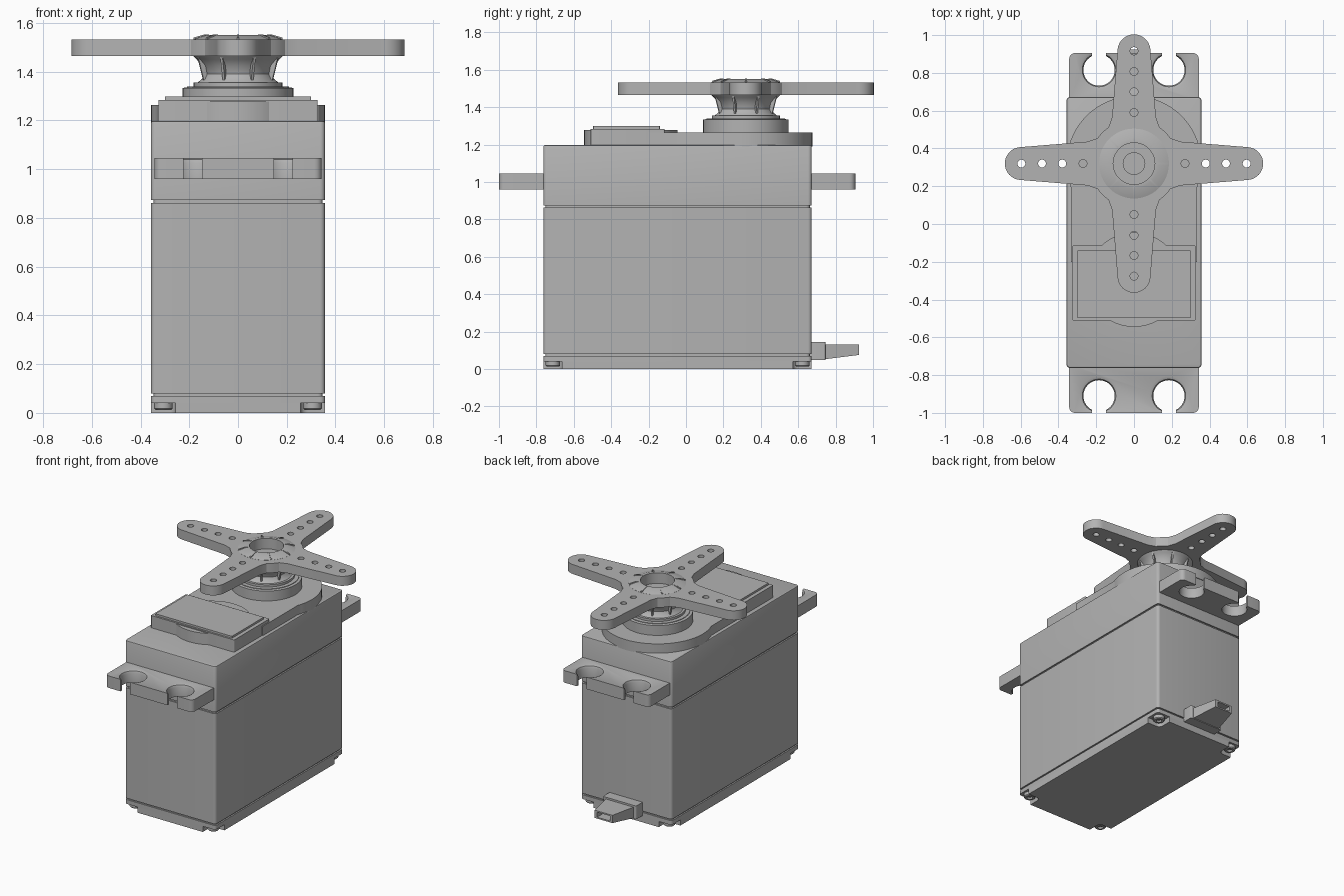
import bpy, bmesh, math
from math import sin, cos, pi, radians
from mathutils import Matrix, Vector

if "Cube" in bpy.data.objects:
    bpy.data.objects.remove(bpy.data.objects["Cube"])

grey = bpy.data.materials.new("plain grey")
grey.use_nodes = True
grey.diffuse_color = (0.45, 0.45, 0.45, 1)
grey.node_tree.nodes["Principled BSDF"].inputs["Base Color"].default_value = (0.45, 0.45, 0.45, 1)

AXIS_Y = 0.32  # output shaft position


def style(obj):
    obj.data.materials.clear()
    obj.data.materials.append(grey)
    bpy.ops.object.select_all(action='DESELECT')
    obj.select_set(True)
    bpy.context.view_layer.objects.active = obj
    bpy.ops.object.shade_smooth_by_angle(angle=radians(30))
    return obj


def finish(name, bm):
    bmesh.ops.recalc_face_normals(bm, faces=bm.faces)
    mesh = bpy.data.meshes.new(name)
    bm.to_mesh(mesh)
    bm.free()
    obj = bpy.data.objects.new(name, mesh)
    bpy.context.collection.objects.link(obj)
    return style(obj)


def arc(cx, cy, r, a0, a1, n):
    """Points on an arc, angles in degrees."""
    steps = [radians(a0 + (a1 - a0) * i / n) for i in range(n + 1)]
    return [(cx + r * cos(a), cy + r * sin(a)) for a in steps]


def circle(cx, cy, r, n=48):
    return arc(cx, cy, r, 0, 360, n)[:-1]


def rounded(x0, x1, y0, y1, r=0.02):
    return (arc(x1 - r, y1 - r, r, 0, 90, 5) + arc(x0 + r, y1 - r, r, 90, 180, 5)
            + arc(x0 + r, y0 + r, r, 180, 270, 5) + arc(x1 - r, y0 + r, r, 270, 360, 5))


def prism(bm, pts, shift):
    face = bm.faces.new([bm.verts.new(p) for p in pts])
    out = bmesh.ops.extrude_face_region(bm, geom=[face])
    bmesh.ops.translate(bm, vec=shift, verts=[g for g in out["geom"] if isinstance(g, bmesh.types.BMVert)])


def plate(name, pts, z0, z1, bevel=0.0, test=lambda p: True):
    """Extrude an outline; optionally chamfer the upper edges that pass the test."""
    bm = bmesh.new()
    prism(bm, [(x, y, z0) for x, y in pts], (0, 0, z1 - z0))
    if bevel:
        edges = [e for e in bm.edges if all(abs(v.co.z - z1) < 1e-5 and test(v.co) for v in e.verts)]
        bmesh.ops.bevel(bm, geom=edges, offset=bevel, segments=2, profile=0.5, affect='EDGES')
    return finish(name, bm)


def lathe(name, profile, x=0, y=AXIS_Y, n=48):
    bm = bmesh.new()
    verts = [bm.verts.new((r, 0, z)) for r, z in profile]
    edges = [bm.edges.new(pair) for pair in zip(verts, verts[1:])]
    bmesh.ops.spin(bm, geom=verts + edges, cent=(0, 0, 0), axis=(0, 0, 1), angle=2 * pi, steps=n)
    bmesh.ops.remove_doubles(bm, verts=bm.verts, dist=1e-4)
    bmesh.ops.translate(bm, vec=(x, y, 0), verts=bm.verts)
    return finish(name, bm)


# Case: three stacked sections with narrow grooves between them
X, Y0, Y1 = 0.357, -0.762, 0.672
plate("groove_core", rounded(-X + .01, X - .01, Y0 + .01, Y1 - .01), 0.05, 1.0)
plate("middle_case", rounded(-X, X, Y0, Y1), 0.08, 0.862)
plate("upper_case", rounded(-X, X, Y0, Y1), 0.874, 1.197, 0.008)
plate("bottom_cap", rounded(-X, X, Y0, Y1), 0.04, 0.07)

# Foot of the cap with a notch and a screw at every corner
N = 0.1
foot = []
for sx, sy in ((1, 1), (-1, 1), (-1, -1), (1, -1)):
    cx, cy = sx * X, (Y1 if sy > 0 else Y0)
    a0 = {(1, 1): 270, (-1, 1): 360, (-1, -1): 90, (1, -1): 180}[sx, sy]
    r = 0.03
    corner = arc(cx - sx * (N - r), cy - sy * (N - r), r, a0, a0 - 90, 5)
    first, last = (cx, cy - sy * N), (cx - sx * N, cy)
    if sx * sy < 0:
        first, last = last, first
    # the inner corner is rounded on the side facing the middle
    foot += [first] + arc(cx - sx * (N - r), cy - sy * (N - r), r, a0, a0 - 90, 5) + [last]
    lathe("cap_screw", [(0, .026), (.018, .026), (.018, .012), (.032, .012), (.038, .018), (.038, .045)],
          sx * 0.306, cy - sy * 0.05, 24)
plate("bottom_foot", foot, 0, 0.04)


# Mounting flanges with open keyhole slots
def flange(name, wall, end):
    s = 1 if end > wall else -1
    hx, hy, r, half = 0.185, end - s * 0.09, 0.083, 0.038
    open_a = math.degrees(math.asin(half / r))
    pts = [(-0.343, wall - s * .02)]
    pts += [(x, end - s * .03 + s * y) for x, y in arc(-0.313, 0, 0.03, 180, 90, 5)]
    for x in (-hx, hx):
        hole = arc(0, 0, r, 90 + open_a, 450 - open_a, 32)
        pts += [(x - half, end)] + [(x + a, hy + s * b) for a, b in hole] + [(x + half, end)]
    pts += [(x, end - s * .03 + s * y) for x, y in arc(0.313, 0, 0.03, 90, 0, 5)]
    pts += [(0.343, wall - s * .02)]
    near = lambda p: math.hypot(abs(p.x) - hx, p.y - hy) < r + .003
    plate(name, pts, 0.96, 1.045, 0.02, near)


flange("front_flange", Y0, -1.0)
flange("back_flange", Y1, 0.905)

# Raised gear cover on top
cover = arc(0, AXIS_Y, 0.357, -21, 201, 48) + [(-0.333, -0.2), (0.333, -0.2)]
plate("gear_cover", cover, 1.19, 1.263)
plate("idler_cover", circle(0, -0.295, 0.25), 1.19, 1.277)
plate("label_block", rounded(-.327, .327, -.51, -.115, .006), 1.19, 1.284)
plate("label_panel", rounded(-.3, .3, -.497, -.14, .004), 1.28, 1.298)

# Output bearing steps
lathe("output_bearing", [(0, 1.25), (.228, 1.25), (.228, 1.333), (.21, 1.336), (.21, 1.34),
                         (.182, 1.34), (.182, 1.356), (0, 1.356)])

# Horn hub: flared neck, chamfered rim and central recess
lathe("horn_hub", [(0, 1.35), (.165, 1.356), (.148, 1.37), (.139, 1.39), (.147, 1.425), (.17, 1.45),
                   (.185, 1.466), (.185, 1.532), (.132, 1.55), (.11, 1.55), (.11, 1.475),
                   (.057, 1.475), (.057, 1.42), (0, 1.42)])


# Radial ribs above and below the horn
def ribs(name, profile, start):
    bm = bmesh.new()
    for k in range(8):
        turn = Matrix.Translation((0, AXIS_Y, 0)) @ Matrix.Rotation(radians(start + 45 * k), 4, 'Z')
        pts = [turn @ Vector((r, -.005, z)) for r, z in profile]
        prism(bm, pts, turn.to_3x3() @ Vector((0, .01, 0)))
    finish(name, bm)


ribs("neck_ribs", [(.13, 1.36), (.152, 1.36), (.18, 1.465), (.13, 1.465)], 22.5)
ribs("rim_ribs", [(.12, 1.53), (.12, 1.552), (.14, 1.552), (.182, 1.54), (.182, 1.53)], 0)

# Four-armed horn with holes, filled from 2D outlines
outline, holes = [], [circle(0, 0, 0.12)]
for k in range(4):
    turn = Matrix.Rotation(k * pi / 2, 2)
    arm = [(.245, -.116)] + arc(.597, 0, .087, -84, 84, 16) + [(.245, .116)] + arc(0, 0, .235, 35, 55, 4)
    outline += [turn @ Vector(p) for p in arm]
    holes += [circle(*(turn @ Vector((d, 0))), .021, 16) for d in (.27, .38, .487, .596)]
curve = bpy.data.curves.new("horn_arms", 'CURVE')
curve.dimensions, curve.fill_mode, curve.extrude = '2D', 'BOTH', 0.0335
for loop in [outline] + holes:
    spline = curve.splines.new('POLY')
    spline.points.add(len(loop) - 1)
    for point, p in zip(spline.points, loop):
        point.co = (p[0], p[1], 0, 1)
    spline.use_cyclic_u = True
horn = bpy.data.objects.new("horn_arms", curve)
horn.location = (0, AXIS_Y, 1.498)
bpy.context.collection.objects.link(horn)
bpy.ops.object.select_all(action='DESELECT')
horn.select_set(True)
bpy.context.view_layer.objects.active = horn
bpy.ops.object.convert(target='MESH')
style(bpy.context.view_layer.objects.active)

# Cable strain relief at the back: block, then a hollow tapered sleeve
plate("cable_block", rounded(-.13, .13, .65, .745, .008), 0.048, 0.143)
bm = bmesh.new()
rings = [[bm.verts.new((sx * w, y, z)) for sx, z in ((-1, lo), (1, lo), (1, hi), (-1, hi))]
         for w, y, lo, hi in ((.11, .74, .052, .13), (.07, .925, .075, .13),
                              (.05, .925, .085, .12), (.05, .85, .085, .12))]
for a, b in zip(rings, rings[1:]):
    for i in range(4):
        bm.faces.new((a[i], a[(i + 1) % 4], b[(i + 1) % 4], b[i]))
bm.faces.new(rings[0])
bm.faces.new(rings[-1])
finish("cable_sleeve", bm)
